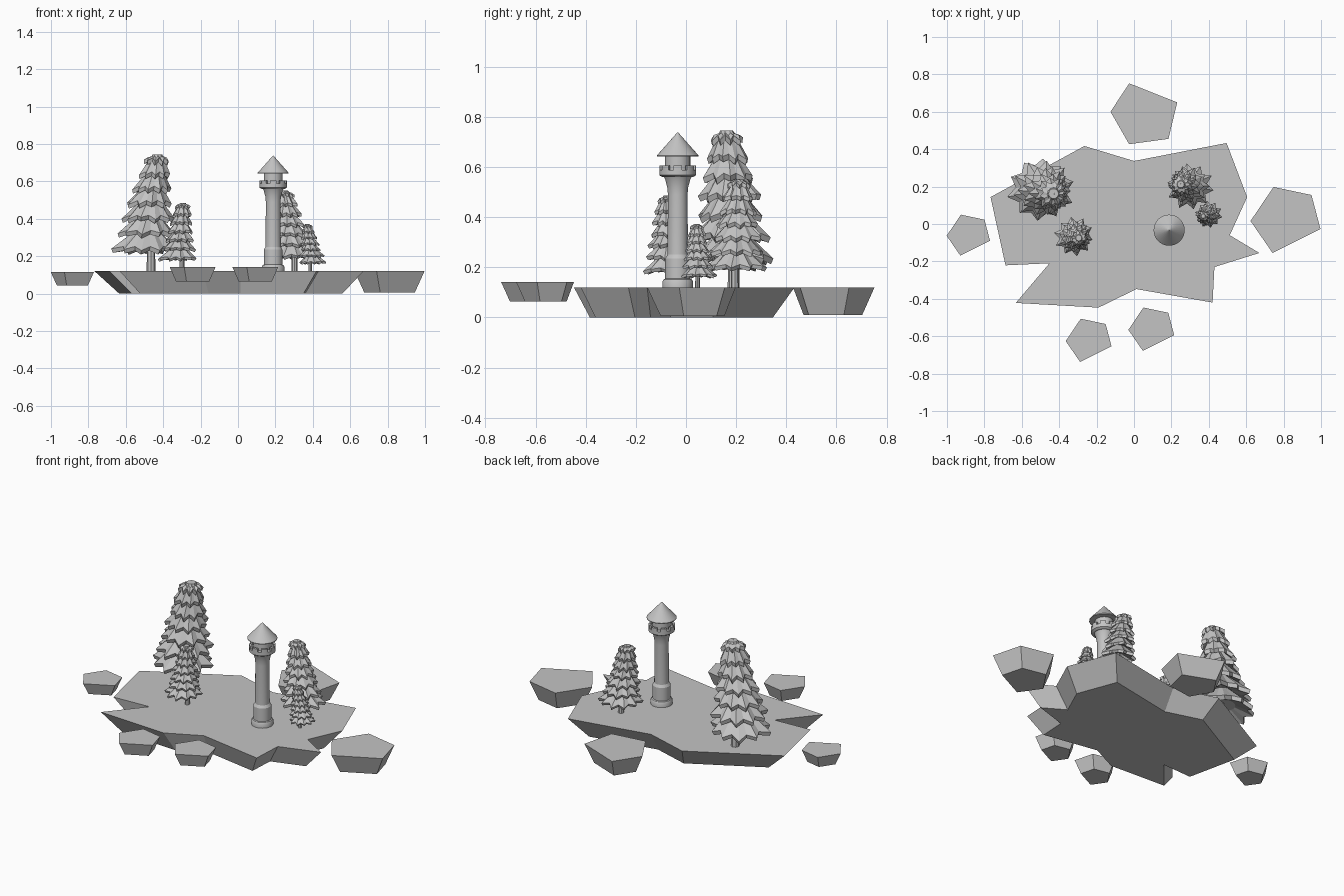
import bpy, bmesh, math, random
from mathutils import Vector, Matrix

if "Cube" in bpy.data.objects:
    bpy.data.objects.remove(bpy.data.objects["Cube"])

random.seed(4)
grey = bpy.data.materials.new("stone_grey")
grey.diffuse_color = (0.55, 0.55, 0.55, 1)
grey.use_nodes = True
grey.node_tree.nodes["Principled BSDF"].inputs["Base Color"].default_value = grey.diffuse_color
GROUND = 0.12


def finish(name, bm, smooth=False):
    bmesh.ops.recalc_face_normals(bm, faces=bm.faces)
    me = bpy.data.meshes.new(name)
    bm.to_mesh(me)
    bm.free()
    me.materials.append(grey)
    ob = bpy.data.objects.new(name, me)
    bpy.context.collection.objects.link(ob)
    if smooth:
        bpy.ops.object.select_all(action='DESELECT')
        ob.select_set(True)
        bpy.context.view_layer.objects.active = ob
        bpy.ops.object.shade_smooth_by_angle(angle=math.radians(30))
    return ob


def loft(bm, rings, cap=True):
    """Skin a list of equal-length closed rings of points."""
    loops = [[bm.verts.new(p) for p in r] for r in rings]
    n = len(loops[0])
    for a, b in zip(loops, loops[1:]):
        for i in range(n):
            j = (i + 1) % n
            bm.faces.new((a[i], a[j], b[j], b[i]))
    if cap:
        bm.faces.new(loops[0])
        bm.faces.new(loops[-1])


def slab(name, outline, z0, z1, shrink):
    """Flat-topped rock tapering towards its underside."""
    c = sum((Vector(p) for p in outline), Vector((0, 0))) / len(outline)
    low = [c + (Vector(p) - c) * shrink for p in outline]
    bm = bmesh.new()
    loft(bm, [[(p[0], p[1], z0) for p in low], [(p[0], p[1], z1) for p in outline]])
    finish(name, bm)


# main island
slab("island", [(-.265, .417), (0, .337), (.495, .433), (.605, .144), (.512, -.06),
                (.67, -.155), (.43, -.23), (.42, -.42), (.013, -.348), (-.19, -.447),
                (-.632, -.422), (-.452, -.21), (-.687, -.221), (-.767, .144)], 0, GROUND, .83)

# small floating rocks: one pentagon, scaled and turned
PENT = [(-.065, .161), (.138, .118), (.186, -.064), (-.07, -.192), (-.188, -.021)]
for name, x, y, s, turn, z0, z1 in [
        ("rock_back", .048, .577, .965, 131.8, .01, .12),
        ("rock_right", .811, .037, 1.0, 0, .005, .12),
        ("rock_left", -.885, -.05, .62, 0, .045, .117),
        ("rock_front_left", -.242, -.612, .655, 0, .064, .142),
        ("rock_front_right", .093, -.552, .655, 0, .064, .142)]:
    rot = Matrix.Rotation(math.radians(turn), 2)
    slab(name, [rot @ Vector(p) * s + Vector((x, y)) for p in PENT], z0, z1, .72)


# fir trees: leaning stack of pleated, jagged skirts on a trunk
def tree(name, base, tip, trunk, s):
    TIERS, POINTS = 7, 10
    bm = bmesh.new()
    low, high = GROUND + .09 * s, GROUND + .625 * s

    def axis(z):
        t = (z - low) / (high - low)
        return Vector(base).lerp(Vector(tip), t)

    for k in range(TIERS):
        t = k / (TIERS - 1)
        rim = low + s * .475 * t ** .95
        top = min(rim + .135 * s, high) if k < TIERS - 1 else high
        R = s * (.175 - .105 * t)
        start = random.uniform(0, math.tau)
        rings = [[], [], [], []]
        for i in range(POINTS * 2):
            a = start + math.tau * i / (POINTS * 2)
            out = i % 2 == 0
            r = R * (random.uniform(.92, 1.07) if out else .76)
            z = rim + s * (random.uniform(-.004, .012) if out else .02)
            d = Vector((math.cos(a), math.sin(a)))
            r_top = .004 * s if k == TIERS - 1 else R * .3
            for ring, rad, zz in ((rings[0], r_top, top),
                                  (rings[1], r, z + .022 * s),
                                  (rings[2], r * .93, z),
                                  (rings[3], R * .35, rim + .05 * s)):
                p = axis(zz) + d * rad
                ring.append((p.x, p.y, zz))
        loft(bm, rings)
    finish(name + "_foliage", bm)

    bm = bmesh.new()
    rings = []
    for z, r in ((GROUND - .005, .024), (low + .1 * s, .02)):
        rings.append([(trunk[0] + r * s * math.cos(math.tau * i / 8),
                       trunk[1] + r * s * math.sin(math.tau * i / 8), z) for i in range(8)])
    loft(bm, rings)
    finish(name + "_trunk", bm)


tree("large_tree", (-.505, .187), (-.43, .162), (-.465, .19), 1.0)
tree("left_small_tree", (-.322, -.065), (-.295, -.075), (-.30, -.06), .585)
tree("right_tree", (.303, .2), (.25, .212), (.302, .195), .69)
tree("right_small_tree", (.402, .05), (.37, .042), (.387, .046), .405)

# watch tower
TX, TY, SEG = .188, -.033, 32


def lathe(name, profile):
    bm = bmesh.new()
    loft(bm, [[(TX + r * math.cos(math.tau * i / SEG), TY + r * math.sin(math.tau * i / SEG), z)
               for i in range(SEG)] for r, z in profile])
    finish(name, bm, True)


lathe("tower_shaft", [(.061, .115), (.061, .143), (.056, .152), (.05, .155), (.05, .235),
                      (.041, .25), (.039, .49), (.042, .52), (.05, .55), (.056, .562)])
lathe("tower_gallery", [(.062, .56), (.073, .567), (.073, .588), (.05, .588)])
lathe("tower_top_room", [(.05, .58), (.05, .648)])
lathe("tower_roof", [(.083, .642), (.083, .646), (.0015, .738)])

# battlements round the gallery
bm = bmesh.new()
for k in range(8):
    mid = math.tau * k / 8
    sections = []
    for j in range(5):
        a = mid + (j - 2) * math.tau / 8 * .155
        sections.append([(TX + r * math.cos(a), TY + r * math.sin(a), z)
                         for r, z in ((.06, .586), (.073, .586), (.073, .606), (.06, .606))])
    loft(bm, sections)
finish("tower_battlements", bm)
